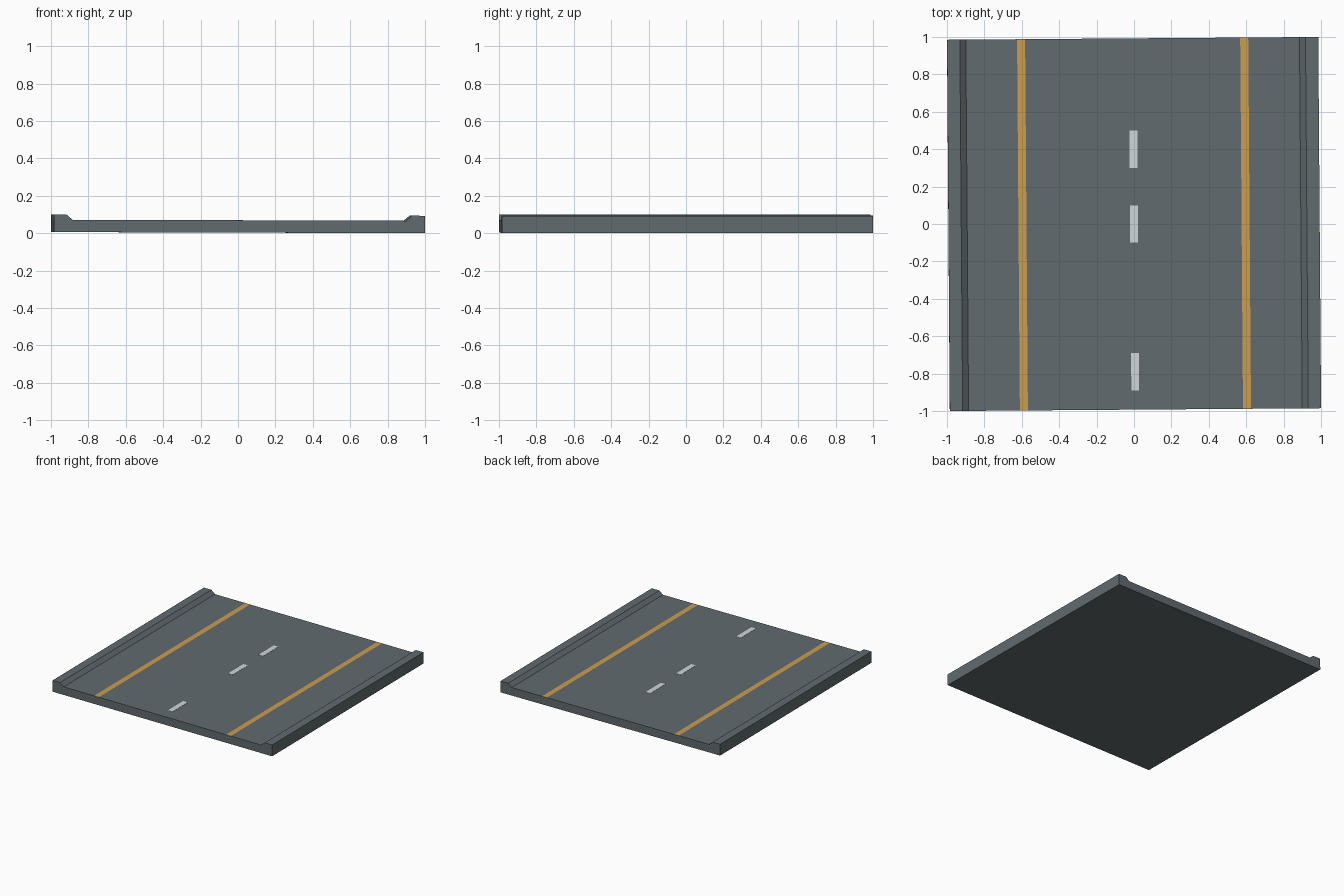
import bpy, bmesh
from mathutils import Matrix

if "Cube" in bpy.data.objects:
    bpy.data.objects.remove(bpy.data.objects["Cube"])

H = 0.9925          # half side of the square tile
ROAD, CURB = 0.066, 0.093

def material(name, rgb):
    m = bpy.data.materials.new(name)
    m.diffuse_color = (*rgb, 1)
    m.use_nodes = True
    m.node_tree.nodes["Principled BSDF"].inputs["Base Color"].default_value = m.diffuse_color
    return m

asphalt = material("asphalt grey", (0.122, 0.147, 0.157))
yellow = material("lane yellow", (0.60, 0.34, 0.08))
white = material("dash white", (0.64, 0.67, 0.69))

# the whole tile sits turned and tilted by a fraction of a degree
PLACE = (Matrix.Translation((0, 0, 0.003))
         @ Matrix.Rotation(0.0075, 4, 'Z') @ Matrix.Rotation(0.003, 4, 'Y'))

def make_object(name, bm, mats):
    bmesh.ops.recalc_face_normals(bm, faces=bm.faces)
    bm.transform(PLACE)
    me = bpy.data.meshes.new(name)
    bm.to_mesh(me)
    bm.free()
    for m in mats:
        me.materials.append(m)
    ob = bpy.data.objects.new(name, me)
    bpy.context.collection.objects.link(ob)
    return ob

# road slab with raised curbs: cross-section extruded along y
right = [(0.575, ROAD), (0.618, ROAD), (0.892, ROAD), (0.924, CURB), (H, CURB), (H, 0)]
profile = right + [(-x, z) for x, z in reversed(right)]
bm = bmesh.new()
section = bm.faces.new([bm.verts.new((x, -H, z)) for x, z in profile])
ext = bmesh.ops.extrude_face_region(bm, geom=[section], use_keep_orig=True)
bmesh.ops.translate(bm, vec=(0, 2 * H, 0),
                    verts=[g for g in ext["geom"] if isinstance(g, bmesh.types.BMVert)])
# yellow edge lines: the narrow strips of the road surface
for f in bm.faces:
    c = f.calc_center_median()
    if 0.58 < abs(c.x) < 0.61 and c.z > 0.06:
        f.material_index = 1
make_object("road_slab", bm, [asphalt, yellow])

# white centre dashes as thin plates
for i, y in enumerate((-0.79, 0.0, 0.4)):
    bm = bmesh.new()
    bmesh.ops.create_cube(bm, size=1, matrix=Matrix.Translation((0, y, ROAD))
                          @ Matrix.Diagonal((0.042, 0.2, 0.003, 1)))
    make_object(f"centre_dash_{i + 1}", bm, [white])
